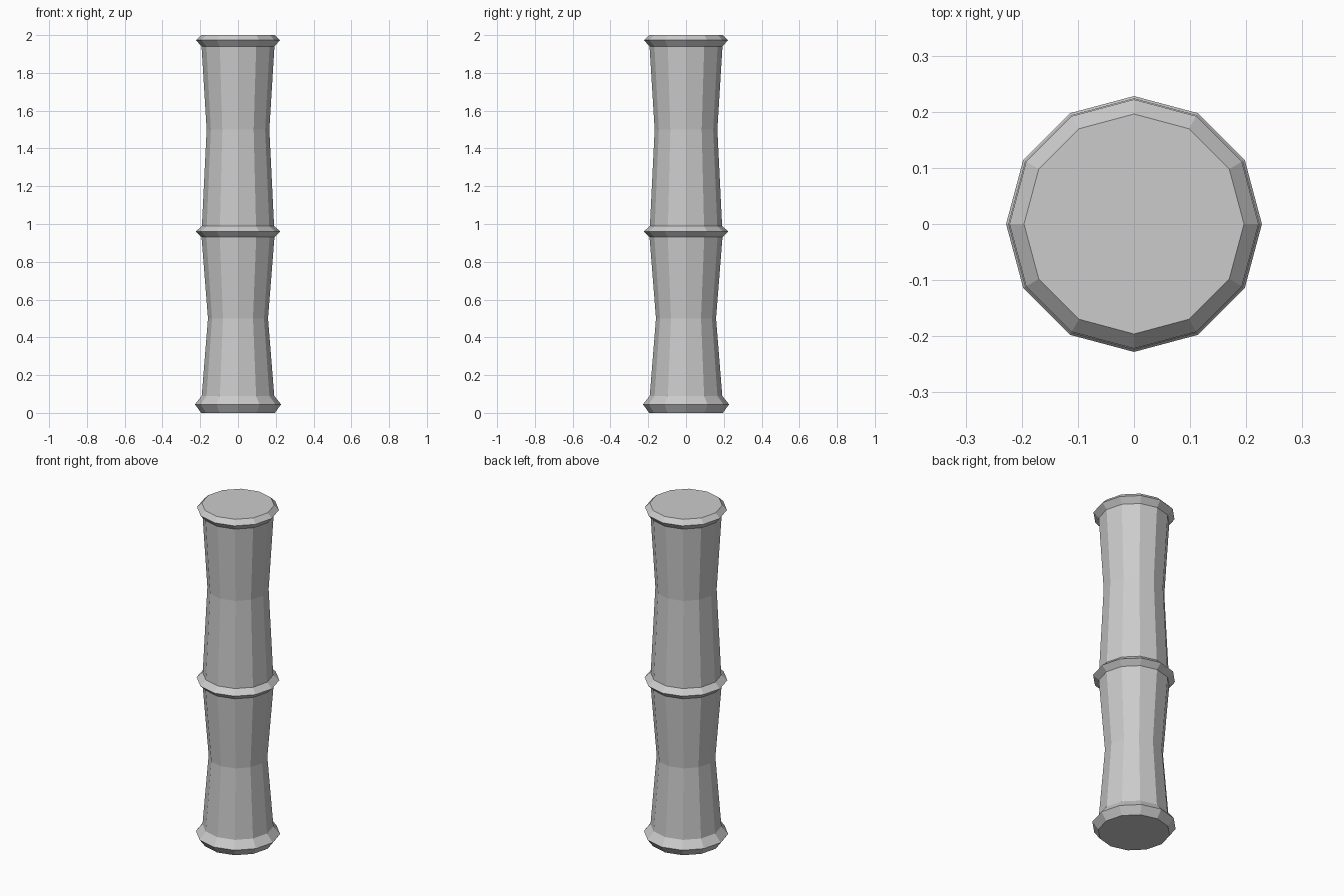
import bpy, bmesh
from math import cos, sin, tau

if "Cube" in bpy.data.objects:
    bpy.data.objects.remove(bpy.data.objects["Cube"])

SIDES = 12
# (radius, height) outline: base ring, lower segment, middle ring, upper segment, top ring
PROFILE = [
    (0.195, 0.00), (0.228, 0.045), (0.192, 0.09),
    (0.159, 0.50),
    (0.193, 0.93), (0.224, 0.96), (0.191, 0.99),
    (0.166, 1.50),
    (0.193, 1.94), (0.222, 1.973), (0.196, 2.00),
]

bm = bmesh.new()
rings = [[bm.verts.new((r * cos(tau * i / SIDES), r * sin(tau * i / SIDES), z))
          for i in range(SIDES)] for r, z in PROFILE]

# Side walls between neighbouring rings
for low, high in zip(rings, rings[1:]):
    for i in range(SIDES):
        j = (i + 1) % SIDES
        bm.faces.new((low[i], low[j], high[j], high[i]))

# End caps
bm.faces.new(rings[0][::-1])
bm.faces.new(rings[-1])

mesh = bpy.data.meshes.new("bamboo_stalk")
bm.to_mesh(mesh)
bm.free()
stalk = bpy.data.objects.new("bamboo_stalk", mesh)
bpy.context.collection.objects.link(stalk)
